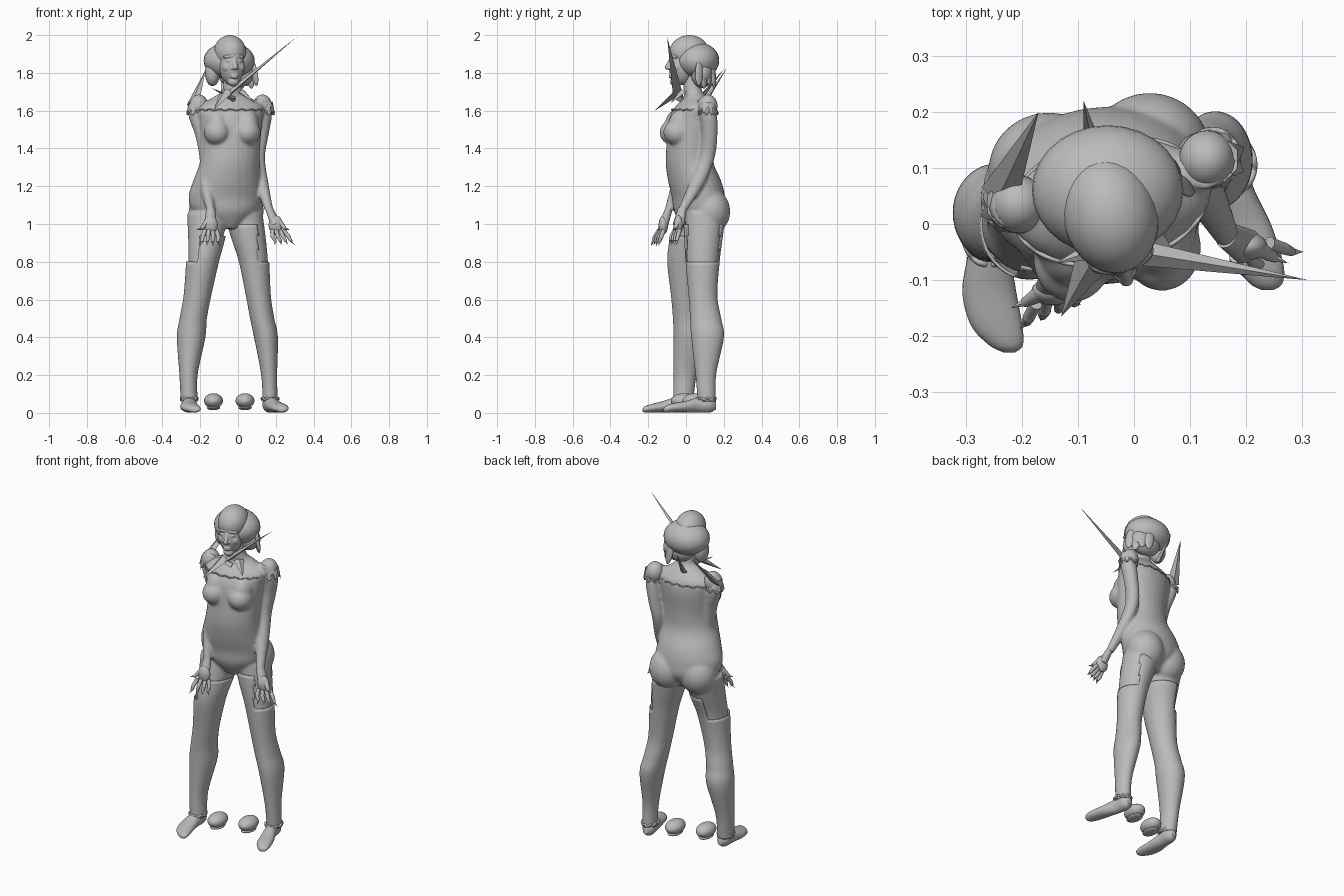
import bpy, bmesh, math
from mathutils import Vector, Matrix

if "Cube" in bpy.data.objects:
    bpy.data.objects.remove(bpy.data.objects["Cube"])

grey = bpy.data.materials.new("plain_grey")
grey.use_nodes = True
grey.diffuse_color = (0.5, 0.5, 0.5, 1)
grey.node_tree.nodes["Principled BSDF"].inputs["Base Color"].default_value = (0.5, 0.5, 0.5, 1)


def finish(name, bm, voxel=0, smooth=3, matrix=None):
    """Turn a bmesh into a named object, optionally fused into one skin."""
    if matrix:
        bm.transform(matrix)
    bmesh.ops.recalc_face_normals(bm, faces=bm.faces)
    me = bpy.data.meshes.new(name)
    bm.to_mesh(me)
    bm.free()
    me.materials.append(grey)
    ob = bpy.data.objects.new(name, me)
    bpy.context.collection.objects.link(ob)
    bpy.ops.object.select_all(action='DESELECT')
    ob.select_set(True)
    bpy.context.view_layer.objects.active = ob
    if voxel:
        mod = ob.modifiers.new("fuse", 'REMESH')
        mod.mode, mod.voxel_size = 'VOXEL', voxel
        mod = ob.modifiers.new("soften", 'SMOOTH')
        mod.factor, mod.iterations = 0.5, smooth
        bpy.ops.object.convert(target='MESH')
    bpy.ops.object.shade_smooth_by_angle(angle=math.radians(50))
    return ob


def ball(bm, loc, rad, rot=(0, 0, 0)):
    turn = Matrix.Rotation(rot[2], 4, 'Z') @ Matrix.Rotation(rot[1], 4, 'Y') @ Matrix.Rotation(rot[0], 4, 'X')
    m = Matrix.Translation(loc) @ turn @ Matrix.Diagonal((*rad, 1))
    bmesh.ops.create_uvsphere(bm, u_segments=28, v_segments=18, radius=1, matrix=m)


def taper(bm, a, b, r1, r2, sides=10, flat=1):
    a, b = Vector(a), Vector(b)
    m = Matrix.Translation((a + b) / 2) @ (b - a).to_track_quat('Z', 'Y').to_matrix().to_4x4()
    bmesh.ops.create_cone(bm, cap_ends=True, segments=sides, radius1=r1, radius2=r2,
                          depth=(b - a).length, matrix=m @ Matrix.Diagonal((1, flat, 1, 1)))


def loft(bm, stations, axis='z', steps=5, sides=28, turn=0):
    """Smooth tube through (x, y, z, radius a, radius b) sections."""
    p = [Vector(s) for s in stations]
    p = [p[0]] + p + [p[-1]]
    rows = []
    for i in range(1, len(p) - 2):
        for k in range(steps + (i == len(p) - 3)):
            t = k / steps
            rows.append(0.5 * (2 * p[i] + (p[i + 1] - p[i - 1]) * t
                        + (2 * p[i - 1] - 5 * p[i] + 4 * p[i + 1] - p[i + 2]) * t * t
                        + (3 * p[i] - p[i - 1] - 3 * p[i + 1] + p[i + 2]) * t ** 3))
    rings = []
    for r in rows:
        ring = []
        for j in range(sides):
            ang = math.tau * j / sides
            u, v = r[3] * math.cos(ang), r[4] * math.sin(ang)
            u, v = u * math.cos(turn) - v * math.sin(turn), u * math.sin(turn) + v * math.cos(turn)
            off = Vector((u, v, 0)) if axis == 'z' else Vector((u, 0, v))
            ring.append(bm.verts.new(r.to_3d() + off))
        rings.append(ring)
    for lo, hi in zip(rings, rings[1:]):
        for j in range(sides):
            bm.faces.new((lo[j], lo[j - 1], hi[j - 1], hi[j]))
    bm.faces.new(rings[0])
    bm.faces.new(rings[-1])


def ruffle(name, centre, rx, ry, thick, waves, height, turn=0):
    """Wavy trim around a limb or the chest."""
    cu = bpy.data.curves.new(name, 'CURVE')
    cu.dimensions, cu.bevel_depth, cu.bevel_resolution = '3D', thick, 2
    sp = cu.splines.new('POLY')
    n = waves * 6
    sp.points.add(n - 1)
    for i, pt in enumerate(sp.points):
        a = math.tau * i / n
        loc = Matrix.Rotation(turn, 3, 'Z') @ Vector((rx * math.cos(a), ry * math.sin(a), height * math.sin(a * waves)))
        pt.co = (*(Vector(centre) + loc), 1)
    sp.use_cyclic_u = True
    cu.materials.append(grey)
    ob = bpy.data.objects.new(name, cu)
    bpy.context.collection.objects.link(ob)


# Leg sections shared by skin and stockings, top to bottom
left_leg = [(0.03, 0.1, 1.06, .10, .105), (0.06, 0.092, .92, .088, .095), (0.085, 0.088, .8, .074, .084),
            (0.108, 0.09, .62, .06, .07), (0.128, 0.104, .5, .058, .076), (0.148, 0.114, .4, .057, .08),
            (0.165, 0.105, .2, .036, .048), (0.17, 0.11, .06, .034, .042)]
right_leg = [(-.16, .06, 1.06, .11, .11), (-.172, .025, .92, .092, .1), (-.188, .0, .8, .076, .088),
             (-.215, .0, .62, .062, .068), (-.237, .012, .5, .061, .07), (-.248, .02, .4, .064, .075),
             (-.262, -.005, .2, .037, .05), (-.258, -.015, .06, .034, .042)]

# Body: torso, hips, thighs and arms fused into one skin
bm = bmesh.new()
loft(bm, [(-.05, .06, .975, .05, .07), (-.065, .07, 1.06, .17, .13), (-.068, .066, 1.14, .196, .138),
          (-.06, .048, 1.22, .182, .14), (-.045, .02, 1.32, .16, .126), (-.037, .02, 1.42, .156, .122),
          (-.04, .032, 1.55, .17, .122), (-.042, .045, 1.62, .178, .1), (-.035, .05, 1.67, .1, .06),
          (-.03, .035, 1.71, .052, .048), (-.035, .03, 1.8, .046, .046)], turn=.18)
for x, y in ((-.11, -.062), (.05, -.042)):
    ball(bm, (x, y, 1.485), (.07, .078, .07))
    ball(bm, (x, y + .02, 1.53), (.06, .07, .08), (-.25, 0, 0))
for x, y in ((-.152, .095), (.028, .13)):
    ball(bm, (x, y, 1.07), (.108, .104, .12), (.12, 0, 0))
loft(bm, left_leg[:4])
loft(bm, right_leg[:4])
loft(bm, [(.125, .1, 1.66, .038, .04), (.138, .118, 1.58, .042, .046), (.124, .125, 1.47, .038, .042),
          (.107, .11, 1.35, .036, .042), (.125, .06, 1.22, .036, .042), (.165, -.02, 1.07, .023, .025)])
loft(bm, [(-.215, .03, 1.66, .038, .04), (-.222, .04, 1.58, .042, .046), (-.188, .03, 1.46, .036, .042),
          (-.168, .01, 1.33, .034, .042), (-.17, -.035, 1.22, .034, .04), (-.145, -.09, 1.07, .023, .025)])
finish("body", bm, .007, 12)

# Stockings, with the torn tops standing higher on the inner side
for name, leg, inner, top in (("left_stocking", left_leg, -1, 1.0), ("right_stocking", right_leg, 1, .93)):
    bm = bmesh.new()
    loft(bm, [(*s[:3], s[3] + .006, s[4] + .006) for s in leg], steps=8, sides=40)
    cut = []
    for f in bm.faces:
        c = f.calc_center_median()
        outside = c.z > .8 and inner * (c.x - leg[2][0]) < -.02
        if outside or c.z > top or len(f.verts) > 4:
            cut.append(f)
    bmesh.ops.delete(bm, geom=cut, context='FACES')
    ob = finish(name, bm)
    mod = ob.modifiers.new("thickness", 'SOLIDIFY')
    mod.thickness = .005

# Shoes and ankle frills
for name, pts, ankle in (
        ("left_shoe", [(.165, .16, .04, .015, .02), (.165, .13, .045, .036, .042), (.175, .07, .043, .036, .042),
                       (.2, 0, .033, .044, .03), (.222, -.07, .027, .044, .024), (.235, -.105, .02, .03, .018),
                       (.238, -.118, .016, .01, .008)], left_leg[-1]),
        ("right_shoe", [(-.258, .04, .04, .015, .02), (-.258, .01, .045, .036, .042), (-.258, -.05, .043, .038, .042),
                        (-.258, -.12, .033, .048, .03), (-.245, -.18, .025, .046, .023), (-.228, -.216, .019, .03, .017),
                        (-.222, -.229, .015, .01, .008)], right_leg[-1])):
    bm = bmesh.new()
    loft(bm, pts, axis='y')
    finish(name, bm)
    ruffle(name + "_frill", (ankle[0], ankle[1] - .005, .075), .044, .052, .006, 9, .005)

# Hands with fingers and pointed nails
for name, wrist, palm, side in (("left_hand", (.165, -.02, 1.08), (.2, -.04, .995), 1),
                                ("right_hand", (-.145, -.09, 1.08), (-.145, -.12, .995), -1)):
    bm = bmesh.new()
    w, p = Vector(wrist), Vector(palm)
    taper(bm, w, p, .024, .032, 16, .8)
    ball(bm, p, (.038, .025, .05))
    down = (p - w).normalized()
    for i in range(4):
        across = Vector(((i - 1.5) * .02, (i - 1.5) * .008, 0))
        a = p + across + down * .03
        b = a + down * .038 + across * .4 + Vector((0, -.006, 0))
        c = b + down * .028 + Vector((side * .004, 0, 0))
        taper(bm, a, b, .012, .011)
        ball(bm, b, (.011, .011, .011))
        taper(bm, b, c, .011, .008)
        taper(bm, c, c + down * .022 + across * .4, .008, 0, 6, .5)
    thumb = p + Vector((side * .05, -.02, -.02))
    taper(bm, p + Vector((side * .015, 0, .02)), thumb, .017, .009)
    taper(bm, thumb, thumb + Vector((side * .025, -.01, -.005)), .008, 0, 6)
    finish(name, bm)

# Head, modelled facing forward and then turned
head_place = Matrix.Translation((-.04, .008, 0)) @ Matrix.Rotation(.24, 4, 'Z')
bm = bmesh.new()
ball(bm, (0, .0, 1.9), (.077, .095, .095))
ball(bm, (0, -.03, 1.835), (.066, .07, .1))
ball(bm, (0, -.064, 1.752), (.03, .03, .024))
taper(bm, (0, -.09, 1.875), (0, -.112, 1.828), .009, .013)
ball(bm, (0, -.109, 1.827), (.013, .014, .01))
for s in (-1, 1):
    ball(bm, (s * .03, -.08, 1.886), (.03, .014, .008), (0, s * .12, s * .35))
    ball(bm, (s * .036, -.064, 1.83), (.025, .027, .027))
    ball(bm, (s * .014, -.1, 1.824), (.008, .008, .006))
    ball(bm, (s * .03, -.086, 1.864), (.014, .009, .006), (0, 0, s * .3))
for z in (1.777, 1.789):
    ball(bm, (0, -.089, z), (.022, .013, .006))
finish("head", bm, .004, 3, head_place)

# Hair: cap, wide rolled bun, low lobe and feathered locks
bm = bmesh.new()
ball(bm, (0, .01, 1.907), (.085, .107, .093))
finish("hair_cap", bm, matrix=head_place)
bm = bmesh.new()
ball(bm, (-.047, .06, 1.865), (.135, .116, .097))
finish("hair_bun", bm)
bm = bmesh.new()
ball(bm, (-.01, .085, 1.795), (.095, .06, .075))
ball(bm, (-.135, .045, 1.8), (.04, .05, .07))
for i in range(4):
    ball(bm, (.085 - .025 * i, .07 + .025 * i, 1.8 - .015 * (i % 2)), (.012, .026, .07), (-.15, -.12, .7 + .2 * i))
finish("hair_locks", bm)

# Torn neckline and shoulder frills
ruffle("neckline", (-.043, .04, 1.605), .176, .112, .004, 18, .004, .18)
ruffle("left_sleeve_edge", (.14, .118, 1.59), .046, .05, .005, 7, .01)
ruffle("right_sleeve_edge", (-.222, .04, 1.59), .046, .05, .005, 7, .01)

# Sharp cloth shards at the collar and sleeves
bm = bmesh.new()
for a, b, r, sides in (((-.06, -.04, 1.68), (.31, -.1, 1.99), .032, 3), ((-.06, -.04, 1.7), (-.13, -.165, 1.6), .04, 4),
                       ((-.24, .05, 1.63), (-.17, .2, 1.82), .035, 4), ((-.07, .12, 1.68), (-.09, .22, 1.83), .02, 4),
                       ((.02, -.02, 1.7), (.09, -.08, 1.64), .03, 4), ((-.02, -.03, 1.66), (-.14, -.07, 1.72), .03, 4)):
    taper(bm, a, b, r, 0, sides, .5)
for x, y, s in ((.145, .115, 1), (-.222, .035, -1)):
    for k in range(4):
        a = -1.2 + k * .8
        d = Vector((s * math.cos(a), math.sin(a), 0))
        root = Vector((x, y, 1.645 - .012 * (k % 2))) + d * .034
        taper(bm, root, root + d * .022 + Vector((0, 0, -.075 + .025 * (k % 2))), .022, 0, 4, .4)
    ball(bm, (x - s * .015, y, 1.625), (.05, .052, .06))
finish("cloth_shards", bm)

# Two loose rounded pieces on small bases
for name, x, y in (("right_loose_ball", -.13, -.01), ("left_loose_ball", .037, .05)):
    bm = bmesh.new()
    ball(bm, (x, y, .064), (.05, .07, .04))
    ball(bm, (x, y, .027), (.036, .056, .012))
    finish(name, bm)
